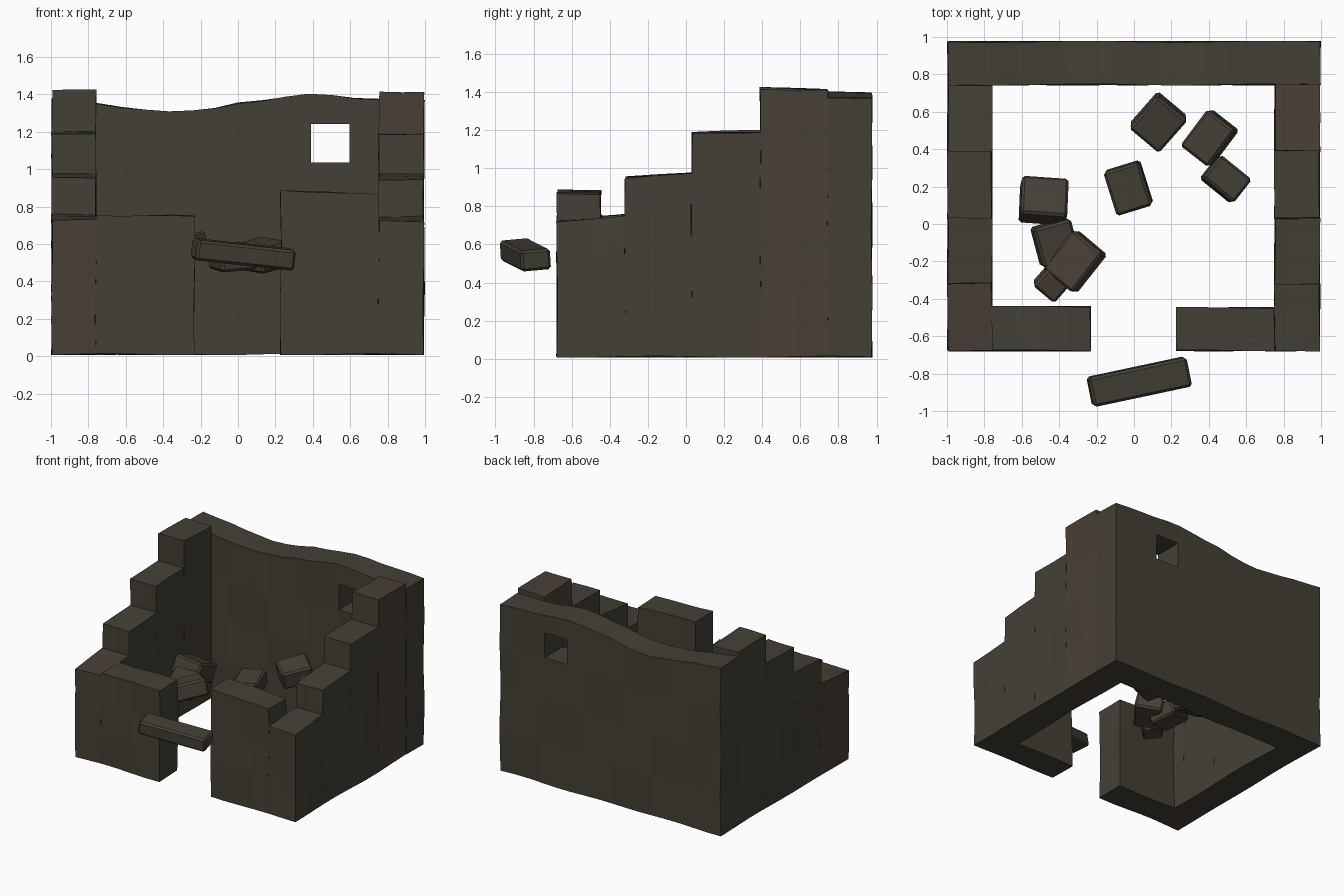
import bpy, bmesh, math
from math import sin, radians
from mathutils import Matrix, Euler

cube = bpy.data.objects.get("Cube")
if cube:
    bpy.data.objects.remove(cube, do_unlink=True)


def make_material(name, rgb):
    m = bpy.data.materials.new(name)
    m.use_nodes = True
    m.diffuse_color = (*rgb, 1)
    bsdf = m.node_tree.nodes["Principled BSDF"]
    bsdf.inputs["Base Color"].default_value = (*rgb, 1)
    bsdf.inputs["Roughness"].default_value = 0.9
    return m


STONE = make_material("dark stone", (0.058, 0.051, 0.036))
BROWN = make_material("brown stone", (0.066, 0.051, 0.038))


def finish(name, bm, mat):
    bmesh.ops.recalc_face_normals(bm, faces=bm.faces)
    me = bpy.data.meshes.new(name)
    bm.to_mesh(me)
    bm.free()
    me.materials.append(mat)
    ob = bpy.data.objects.new(name, me)
    bpy.context.collection.objects.link(ob)
    return ob


def slice_box(bm, axis, lo, hi, count):
    """Cut a box into equal slices along one axis."""
    no = [0, 0, 0]
    no[axis] = 1
    for i in range(1, count):
        co = [0, 0, 0]
        co[axis] = lo + (hi - lo) * i / count
        bmesh.ops.bisect_plane(bm, geom=bm.verts[:] + bm.edges[:] + bm.faces[:],
                               plane_co=co, plane_no=no)


def wall(name, x, y, top, cuts=(2, 2, 4), mat=STONE):
    """Worn wall block; top(x, y) gives the height of its upper edge."""
    bm = bmesh.new()
    bmesh.ops.create_cube(bm, size=1)
    for v in bm.verts:
        v.co = (x[v.co.x > 0], y[v.co.y > 0], v.co.z + 0.5)
    for axis, span in enumerate((x, y, (0, 1))):
        slice_box(bm, axis, *span, cuts[axis])
    for v in bm.verts:
        px, py, t = v.co
        h = top(px, py)
        z = 0.01 + t * (h - 0.01)
        v.co.z = z + 0.004 * sin(9 * px + 7 * py)
        v.co.x += 0.004 * sin(8 * z + 5 * py)
        v.co.y += 0.004 * sin(7 * z + 6 * px)
    return finish(name, bm, mat)


# Back wall with a worn, wavy top
PROFILE = [(-1, 1.38), (-0.76, 1.355), (-0.6, 1.325), (-0.38, 1.305), (-0.18, 1.318),
           (0, 1.355), (0.16, 1.367), (0.32, 1.397), (0.45, 1.405), (0.58, 1.385),
           (0.7, 1.375), (1, 1.365)]


def back_top(x, y):
    for (xa, za), (xb, zb) in zip(PROFILE, PROFILE[1:]):
        if x <= xb:
            return za + (zb - za) * (x - xa) / (xb - xa)
    return PROFILE[-1][1]


back = wall("back_wall", (-0.995, 0.995), (0.745, 0.975), back_top, (16, 1, 4))

# Square window cut through the back wall
bm = bmesh.new()
bmesh.ops.create_cube(bm, size=1, matrix=Matrix.Translation((0.493, 0.86, 1.138))
                      @ Matrix.Diagonal((0.205, 0.6, 0.205, 1)))
cutter = finish("window_cutter", bm, STONE)
cutter.hide_render = True
mod = back.modifiers.new("window", "BOOLEAN")
mod.operation, mod.solver, mod.object = "DIFFERENCE", "EXACT", cutter
bpy.context.view_layer.objects.active = back
bpy.ops.object.modifier_apply(modifier="window")
bpy.data.objects.remove(cutter, do_unlink=True)

# Side walls stepping down toward the front
STEPS = [(0.39, 0.745, 1.415, 1.405), (0.03, 0.39, 1.183, 1.19),
         (-0.32, 0.03, 0.945, 0.972), (-0.677, -0.32, 0.722, 0.748)]
for side, xs, lift in (("right", (-0.995, -0.76), 0.008), ("left", (0.753, 0.992), 0)):
    for i, (ya, yb, za, zb) in enumerate(STEPS):
        brown = (side, i) in (("left", 0), ("right", 3))
        wall(f"{side}_wall_step_{i + 1}", xs, (ya, yb),
             lambda x, y: za + lift + (zb - za) * (y - ya) / (yb - ya),
             mat=BROWN if brown else STONE)

# Front walls either side of the doorway
wall("front_wall_right", (-0.76, -0.233), (-0.677, -0.442),
     lambda x, y: 0.752 + 0.006 * sin(12 * x), (4, 1, 3))
wall("front_wall_left", (0.228, 0.753), (-0.677, -0.448),
     lambda x, y: 0.889 - 0.025 * (x - 0.23) / 0.5, (4, 1, 3))


def rubble(name, loc, size, rot, mat=STONE):
    """Loose chamfered stone block."""
    bm = bmesh.new()
    bmesh.ops.create_cube(bm, size=1)
    bmesh.ops.scale(bm, vec=size, verts=bm.verts)
    bmesh.ops.bevel(bm, geom=bm.edges[:], offset=0.014, segments=1, affect="EDGES")
    turn = Euler([radians(a) for a in rot]).to_matrix().to_4x4()
    bmesh.ops.transform(bm, matrix=Matrix.Translation(loc) @ turn, verts=bm.verts)
    return finish(name, bm, mat)


# Fallen lintel in front of the doorway
rubble("fallen_lintel", (0.028, -0.843, 0.545), (0.54, 0.16, 0.11), (5, 6, 12))

# Loose blocks inside the walls: position, size, rotation
BLOCKS = [((0.13, 0.545, 0.54), (0.21, 0.235, 0.14), (10, 8, -40)),
          ((0.405, 0.46, 0.54), (0.19, 0.245, 0.14), (8, -8, -38)),
          ((0.49, 0.24, 0.54), (0.215, 0.16, 0.13), (-8, 6, -39)),
          ((-0.03, 0.193, 0.53), (0.2, 0.245, 0.13), (5, -5, 17)),
          ((-0.483, 0.125, 0.56), (0.25, 0.22, 0.15), (-22, 4, -4)),
          ((-0.42, -0.1, 0.54), (0.21, 0.22, 0.13), (8, 8, 16)),
          ((-0.315, -0.2, 0.57), (0.21, 0.265, 0.13), (8, -12, -40)),
          ((-0.44, -0.315, 0.53), (0.15, 0.14, 0.12), (8, 10, -40))]
for i, (loc, size, rot) in enumerate(BLOCKS):
    rubble(f"rubble_block_{i + 1}", loc, size, rot, BROWN if i in (6, 7) else STONE)
